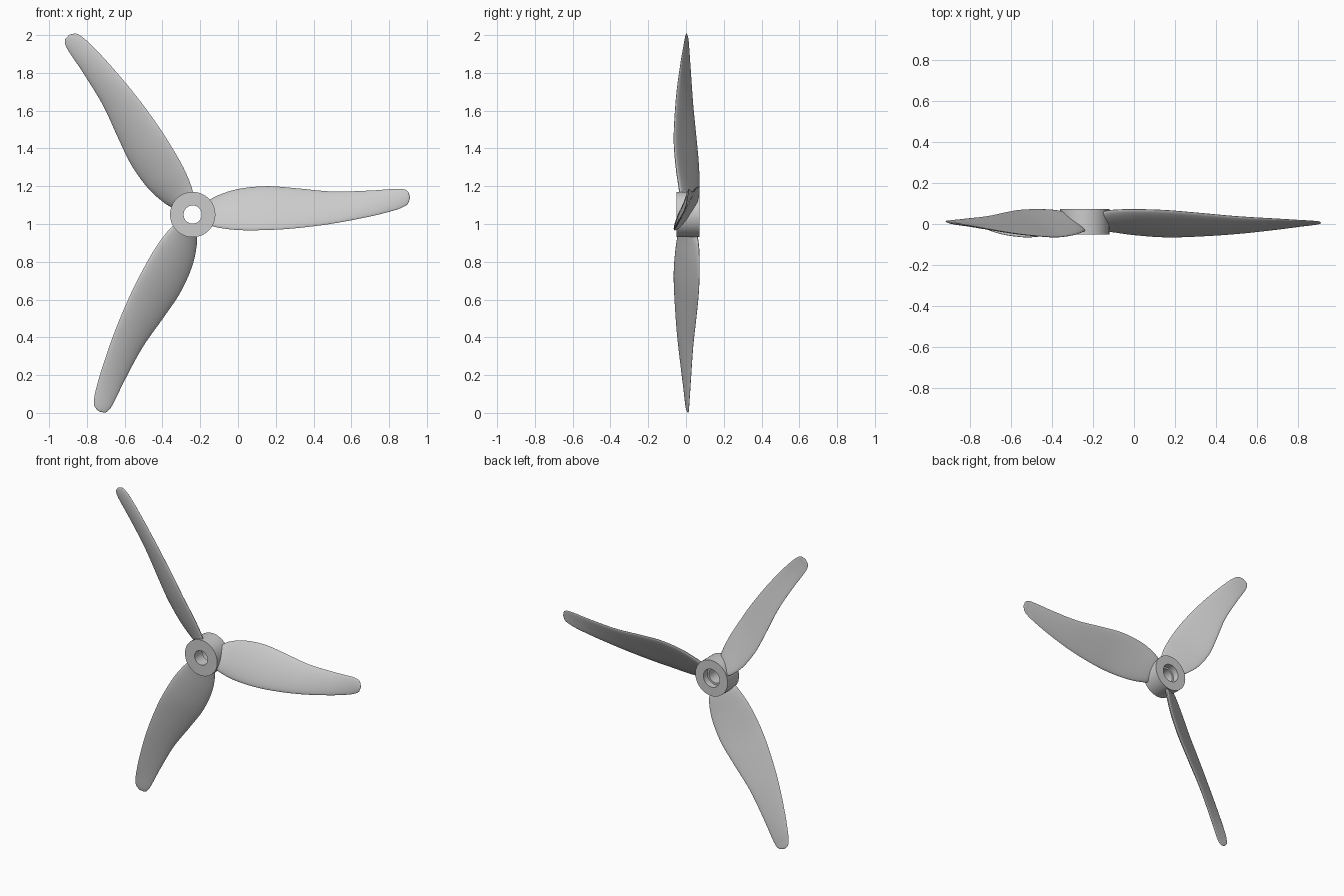
import bpy, bmesh, math
from mathutils import Vector, Matrix

if "Cube" in bpy.data.objects:
    bpy.data.objects.remove(bpy.data.objects["Cube"], do_unlink=True)

HUB = Vector((-0.24, 0, 1.05))

grey = bpy.data.materials.new("plain grey")
grey.use_nodes = True
colour = (0.6, 0.6, 0.6, 1)
grey.diffuse_color = colour
grey.node_tree.nodes["Principled BSDF"].inputs["Base Color"].default_value = colour

# Blade stations: radius, upper edge z, lower edge z, upper edge y, lower edge y, thickness
STATIONS = [
    (0.07, 0.065, -0.05, 0.055, -0.03, 0.035),
    (0.13, 0.10, -0.068, 0.067, -0.037, 0.035),
    (0.24, 0.135, -0.082, 0.071, -0.052, 0.035),
    (0.39, 0.15, -0.082, 0.067, -0.063, 0.033),
    (0.54, 0.14, -0.073, 0.055, -0.06, 0.030),
    (0.74, 0.122, -0.048, 0.037, -0.047, 0.026),
    (0.94, 0.127, -0.01, 0.025, -0.025, 0.020),
    (1.06, 0.135, 0.02, 0.018, -0.009, 0.015),
    (1.11, 0.135, 0.038, 0.015, -0.003, 0.012),
    (1.14, 0.122, 0.058, 0.012, 0.002, 0.009),
    (1.15, 0.095, 0.085, 0.007, 0.005, 0.003),
]
STEPS, RING = 6, 28


def spline(p0, p1, p2, p3, t):
    """Smooth value between stations p1 and p2."""
    out = []
    for k in range(len(p1)):
        h = p2[0] - p1[0]
        m1 = (p2[k] - p0[k]) / (p2[0] - p0[0]) * h
        m2 = (p3[k] - p1[k]) / (p3[0] - p1[0]) * h
        out.append((2*t**3 - 3*t*t + 1) * p1[k] + (t**3 - 2*t*t + t) * m1
                   + (3*t*t - 2*t**3) * p2[k] + (t**3 - t*t) * m2)
    return out


def section(bm, station):
    """One cambered lens across the blade."""
    r, zt, zb, yt, yb, thick = station
    top, bottom = Vector((r, yt, zt)), Vector((r, yb, zb))
    mid, half = (top + bottom) / 2, (top - bottom) / 2
    front = Vector((0, -half.z, half.y)).normalized()
    ring = []
    for i in range(RING):
        a = math.tau * i / RING
        u = math.cos(a)
        bulge = thick / 2 * math.sin(a) + 0.06 * half.length * (1 - u * u)
        ring.append(bm.verts.new(mid + half * u + front * bulge))
    return ring


def finish(name, bm):
    bmesh.ops.recalc_face_normals(bm, faces=bm.faces)
    mesh = bpy.data.meshes.new(name)
    bm.to_mesh(mesh)
    bm.free()
    mesh.materials.append(grey)
    obj = bpy.data.objects.new(name, mesh)
    bpy.context.collection.objects.link(obj)
    bpy.ops.object.select_all(action='DESELECT')
    obj.select_set(True)
    bpy.context.view_layer.objects.active = obj
    bpy.ops.object.shade_smooth_by_angle(angle=math.radians(40))
    return obj


def build_blade(name, angle):
    bm = bmesh.new()
    rings = []
    last = len(STATIONS) - 1
    for i in range(last):
        pts = [STATIONS[min(max(i + d, 0), last)] for d in (-1, 0, 1, 2)]
        rings += [section(bm, spline(*pts, s / STEPS)) for s in range(STEPS)]
    rings.append(section(bm, STATIONS[last]))
    for a, b in zip(rings, rings[1:]):
        for i in range(RING):
            j = (i + 1) % RING
            bm.faces.new((a[i], a[j], b[j], b[i]))
    bm.faces.new(rings[0])
    bm.faces.new(rings[-1])
    turn = Matrix.Translation(HUB) @ Matrix.Rotation(-angle, 4, 'Y')
    bmesh.ops.transform(bm, matrix=turn, verts=bm.verts)
    return finish(name, bm)


# Three blades spaced evenly around the hub
for k, name in enumerate(("side_blade", "upper_blade", "lower_blade")):
    build_blade(name, math.tau * k / 3)

# Hub: a lathed ring with a through bore, wider at the back
profile = [(0.12, -0.05), (0.12, 0.072), (0.06, 0.072), (0.06, 0.03), (0.048, 0.03), (0.048, -0.05)]
bm = bmesh.new()
SIDES = 64
loops = []
for s in range(SIDES):
    a = math.tau * s / SIDES
    loops.append([bm.verts.new(HUB + Vector((r * math.cos(a), y, r * math.sin(a)))) for r, y in profile])
for s in range(SIDES):
    a, b = loops[s], loops[(s + 1) % SIDES]
    for i in range(len(profile)):
        j = (i + 1) % len(profile)
        bm.faces.new((a[i], a[j], b[j], b[i]))
finish("hub", bm)
